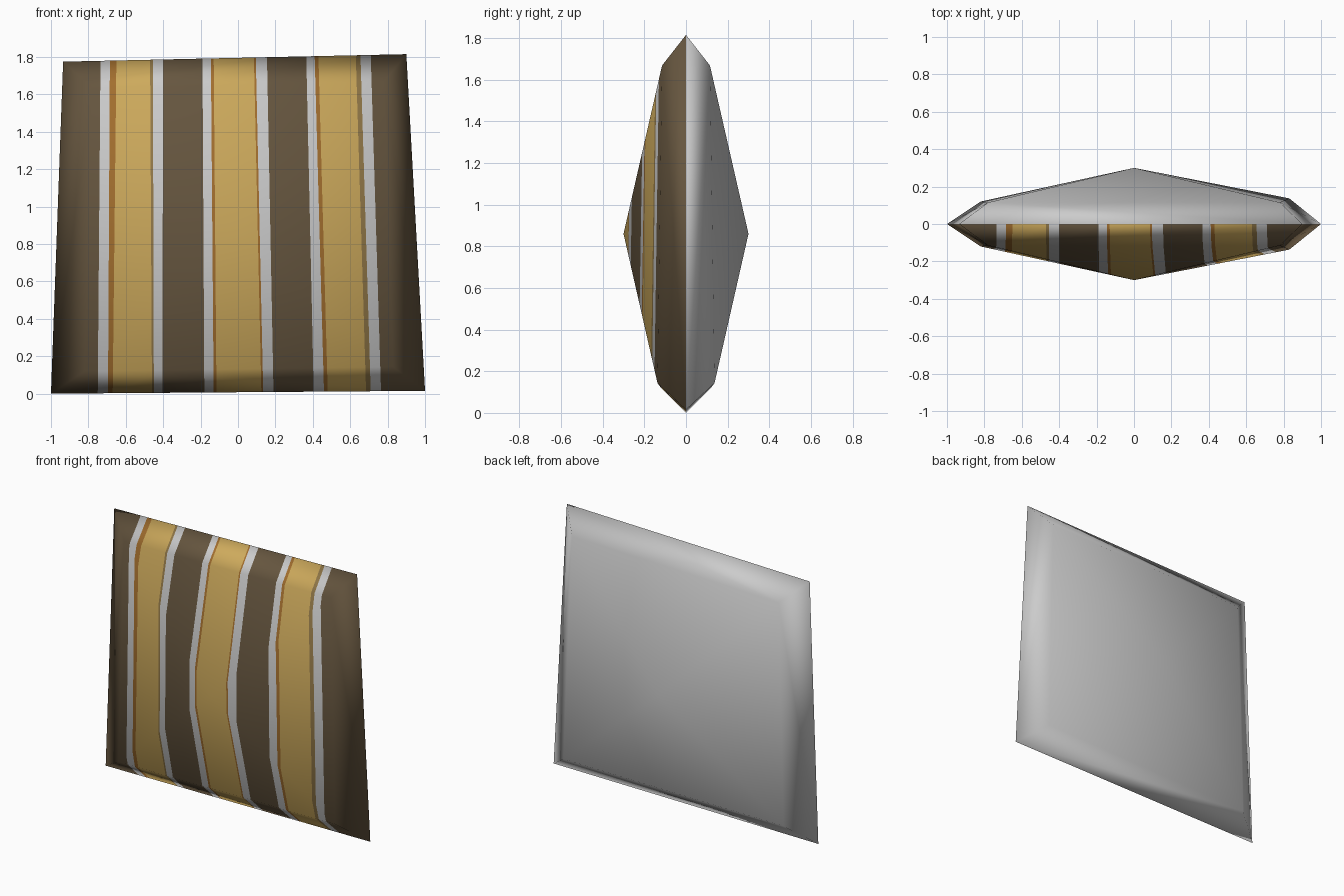
import bpy, bmesh
from mathutils import Vector

if "Cube" in bpy.data.objects:
    bpy.data.objects.remove(bpy.data.objects["Cube"])


def material(name, rgb):
    m = bpy.data.materials.new(name)
    m.diffuse_color = (*rgb, 1.0)
    m.use_nodes = True
    m.node_tree.nodes["Principled BSDF"].inputs["Base Color"].default_value = m.diffuse_color
    return m


GREY, BROWN, GOLD, ORANGE, OLIVE = range(5)
materials = [
    material("light grey", (0.60, 0.60, 0.60)),
    material("dark brown", (0.133, 0.093, 0.050)),
    material("gold", (0.61, 0.40, 0.107)),
    material("orange brown", (0.367, 0.159, 0.028)),
    material("olive brown", (0.29, 0.19, 0.065)),
]

# Stripe boundaries on the front: x at z = 0, x at z = 1.8, colour to the right
first_colour = BROWN
stripes = [
    (-0.75, -0.735, GREY), (-0.695, -0.685, ORANGE), (-0.67, -0.65, GOLD),
    (-0.46, -0.47, OLIVE), (-0.45, -0.455, GREY), (-0.405, -0.40, BROWN),
    (-0.18, -0.19, GREY), (-0.13, -0.145, ORANGE), (-0.115, -0.13, GOLD),
    (0.125, 0.085, ORANGE), (0.135, 0.095, GREY), (0.19, 0.155, BROWN),
    (0.405, 0.365, GREY), (0.46, 0.41, ORANGE), (0.48, 0.43, GOLD),
    (0.685, 0.63, OLIVE), (0.71, 0.655, GREY), (0.765, 0.71, BROWN),
]

bm = bmesh.new()
normal_layer = bm.verts.layers.float_vector.new("soft_normal")

# Pillow: shared seam, a raised ring and a peak on either side
seam = [bm.verts.new((x, 0, z)) for x, z in
        ((-1, 0), (1, 0.015), (0.9, 1.815), (-0.935, 1.775))]
ring = ((-0.82, 0.12, 0.12), (0.83, 0.137, 0.143),
        (0.78, 0.115, 1.668), (-0.78, 0.115, 1.635))
for side in (-1, 1):
    inner = [bm.verts.new((x, side * y, z)) for x, y, z in ring]
    peak = bm.verts.new((0, side * 0.3, 0.86))
    for i in range(4):
        j = (i + 1) % 4
        bm.faces.new((seam[i], seam[j], inner[j], inner[i]))
        bm.faces.new((inner[i], inner[j], peak))
bmesh.ops.recalc_face_normals(bm, faces=bm.faces)
bmesh.ops.triangulate(bm, faces=bm.faces)
bm.normal_update()
for v in bm.verts:
    v[normal_layer] = v.normal


def front_faces():
    return [f for f in bm.faces if f.calc_center_median().y < 0]


# Cut the stripe edges into the front
for x0, x1, _ in stripes:
    faces = front_faces()
    edges = {e for f in faces for e in f.edges}
    verts = {v for f in faces for v in f.verts}
    bmesh.ops.bisect_plane(bm, geom=[*verts, *edges, *faces], dist=1e-5,
                           plane_co=(x0, 0, 0),
                           plane_no=Vector((1.8, 0, x0 - x1)).normalized())

# Colour the front by stripe; the back stays plain
for f in bm.faces:
    f.smooth = True
    f.material_index = GREY
for f in front_faces():
    c = f.calc_center_median()
    colour = first_colour
    for x0, x1, right in stripes:
        if c.x > x0 + (x1 - x0) * c.z / 1.8:
            colour = right
    f.material_index = colour

# Keep the soft shading of the uncut pillow
normals = [v[normal_layer].normalized() for v in bm.verts]
bm.verts.layers.float_vector.remove(normal_layer)
mesh = bpy.data.meshes.new("striped_pillow")
bm.to_mesh(mesh)
bm.free()
for m in materials:
    mesh.materials.append(m)
mesh.normals_split_custom_set_from_vertices(normals)
pillow = bpy.data.objects.new("striped_pillow", mesh)
bpy.context.collection.objects.link(pillow)
